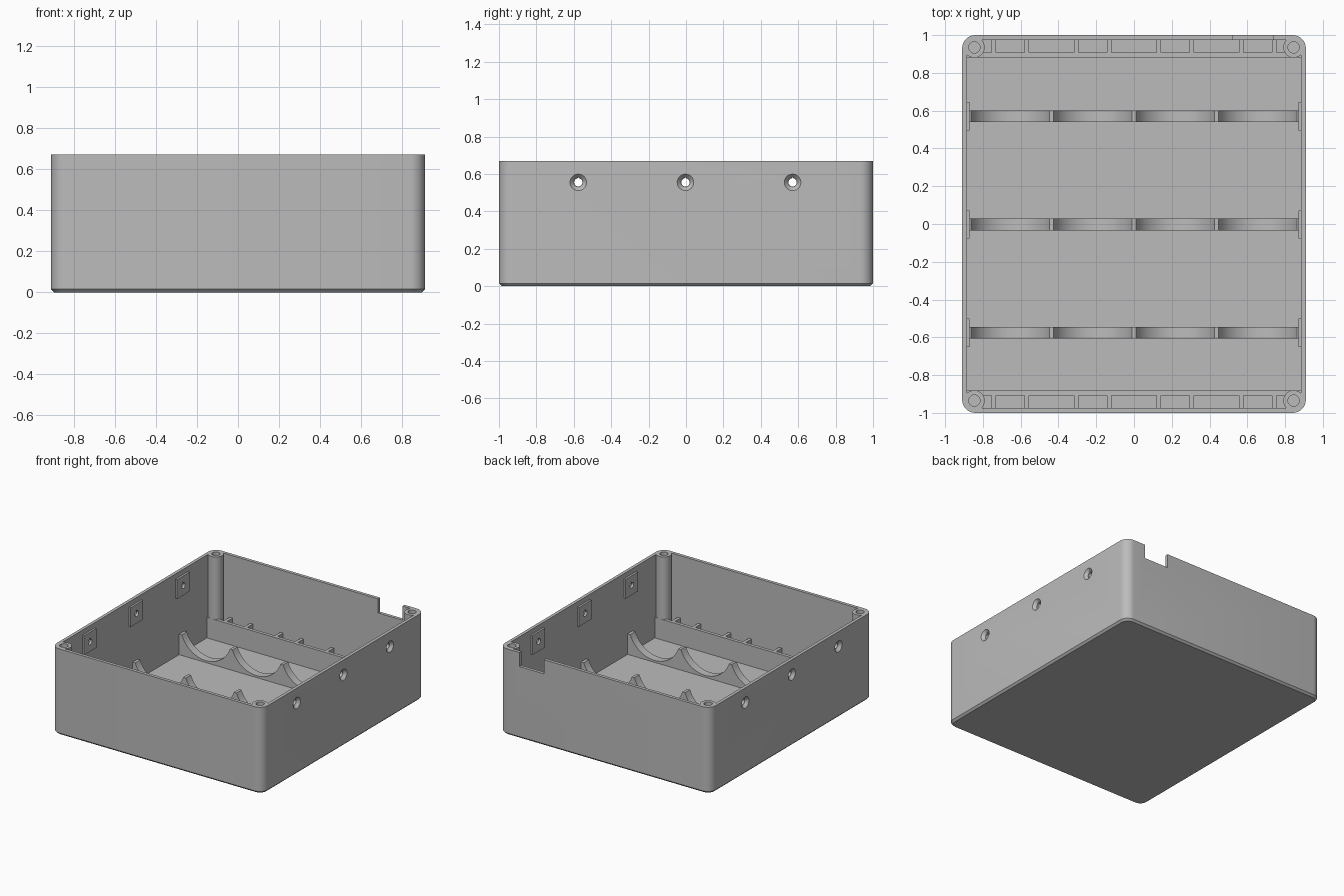
import bpy, bmesh, math
from mathutils import Vector

cube = bpy.data.objects.get("Cube")
if cube:
    bpy.data.objects.remove(cube, do_unlink=True)

HX, HY, H = 0.91, 1.0, 0.67          # outer half sizes and height
WALL, FLOOR, RADIUS = 0.025, 0.025, 0.07
CREST = 0.185                        # height of cradles and end dividers
PITCH = 0.4365                       # spacing of the four bays
BAYS = [PITCH * (i - 1.5) for i in range(4)]
ROWS = [-0.576, -0.003, 0.57]        # cradle, pad and hole positions along y

grey = bpy.data.materials.new("plain_grey")
grey.use_nodes = True
colour = (0.5, 0.5, 0.5, 1)
grey.diffuse_color = colour
grey.node_tree.nodes["Principled BSDF"].inputs["Base Color"].default_value = colour


def finish(name, bm):
    bmesh.ops.recalc_face_normals(bm, faces=bm.faces)
    mesh = bpy.data.meshes.new(name)
    bm.to_mesh(mesh)
    bm.free()
    mesh.materials.append(grey)
    obj = bpy.data.objects.new(name, mesh)
    bpy.context.collection.objects.link(obj)
    return obj


def loft(name, rings):
    """Closed solid through rings that have equal point counts."""
    bm = bmesh.new()
    loops = [[bm.verts.new(p) for p in ring] for ring in rings]
    n = len(loops[0])
    for a, b in zip(loops, loops[1:]):
        for i in range(n):
            j = (i + 1) % n
            bm.faces.new((a[i], a[j], b[j], b[i]))
    bm.faces.new(loops[0])
    bm.faces.new(loops[-1])
    return finish(name, bm)


def box(name, lo, hi):
    x0, y0, z0 = lo
    x1, y1, z1 = hi
    corners = [(x0, y0), (x1, y0), (x1, y1), (x0, y1)]
    return loft(name, [[(x, y, z) for x, y in corners] for z in (z0, z1)])


def circle(x, y, z, r, n=32):
    return [(x + r * math.cos(math.tau * i / n), y + r * math.sin(math.tau * i / n), z)
            for i in range(n)]


def rounded_rect(inset, z):
    r = max(RADIUS - inset, 0.02)
    pts = []
    for k, (sx, sy) in enumerate([(1, 1), (-1, 1), (-1, -1), (1, -1)]):
        for i in range(9):
            a = math.pi / 2 * (k + i / 8)
            pts.append((sx * (HX - inset - r) + r * math.cos(a),
                        sy * (HY - inset - r) + r * math.sin(a), z))
    return pts


def combine(target, others, operation):
    """Boolean several parts into the target and remove them."""
    for other in others:
        mod = target.modifiers.new("join", 'BOOLEAN')
        mod.operation, mod.solver, mod.object = operation, 'EXACT', other
    deps = bpy.context.evaluated_depsgraph_get()
    mesh = bpy.data.meshes.new_from_object(target.evaluated_get(deps))
    target.modifiers.clear()
    target.data = mesh
    for other in others:
        bpy.data.objects.remove(other, do_unlink=True)


# Tray shell with chamfered base
case = loft("case_shell", [rounded_rect(0.015, 0), rounded_rect(0, 0.015), rounded_rect(0, H),
                           rounded_rect(WALL, H), rounded_rect(WALL, FLOOR)])

# Corner screw posts and square pads inside the side walls
added, cutters = [], []
for sx in (-1, 1):
    for sy in (-1, 1):
        x, y = sx * 0.845, sy * 0.935
        added.append(loft("post", [circle(x, y, z, 0.055) for z in (0.01, H)]))
        cutters.append(loft("post_hole", [circle(x, y, z, 0.03) for z in (0.35, H + 0.05)]))
    for y in ROWS:
        xs = sorted((sx * 0.87, sx * 0.895))
        added.append(box("pad", (xs[0], y - 0.075, 0.48), (xs[1], y + 0.075, 0.63)))

        # Countersunk teardrop hole through wall and pad
        def ring(px, r, peak):
            pts = [(sx * px, y + u, 0.555 + v) for u, v, _ in circle(0, 0, 0, r)]
            pts[8] = (sx * px, y, 0.555 + r * peak)
            return pts
        cutters.append(loft("side_hole", [ring(0.85, 0.022, 1.3), ring(0.95, 0.022, 1.3)]))
        cutters.append(loft("countersink", [ring(0.888, 0.024, 1), ring(0.912, 0.046, 1)]))

# Cable notch in the back wall
cutters.append(box("notch", (0.525, 0.96, 0.56), (0.735, 1.05, 0.8)))
combine(case, added, 'UNION')
combine(case, cutters, 'DIFFERENCE')

# Scalloped cradles across the tray
HALF, LOW = 0.207, 0.04              # half width and lowest point of a scallop
rise = CREST - LOW
arc_r = (HALF ** 2 + rise ** 2) / (2 * rise)
sweep = math.asin(HALF / arc_r)
profile = [(-0.895, 0.01), (-0.895, CREST)]
for cx in BAYS:
    for i in range(25):
        a = sweep * (i / 12 - 1)
        profile.append((cx + arc_r * math.sin(a), LOW + arc_r * (1 - math.cos(a))))
profile += [(0.895, CREST), (0.895, 0.01)]
cradles = [loft("cradle", [[(x, y + d, z) for x, z in profile] for d in (-0.031, 0.031)])
           for y in ROWS]

# End dividers with short contact ribs behind them
for side, s in (("front", -1), ("back", 1)):
    def slab(name, x0, x1, ya, yb):
        y0, y1 = sorted((s * ya, s * yb))
        return box(name, (x0, y0, 0.01), (x1, y1, CREST))
    slab(side + "_divider", -0.895, 0.895, 0.881, 0.907)
    for cx in BAYS:
        for off in (-0.0875, 0.0875):
            slab(side + "_contact_rib", cx + off - 0.012, cx + off + 0.012, 0.907, 0.985)

# Smooth the curved surfaces only
bpy.ops.object.select_all(action='DESELECT')
for obj in [case] + cradles:
    obj.select_set(True)
bpy.context.view_layer.objects.active = case
bpy.ops.object.shade_smooth_by_angle(angle=math.radians(30))
